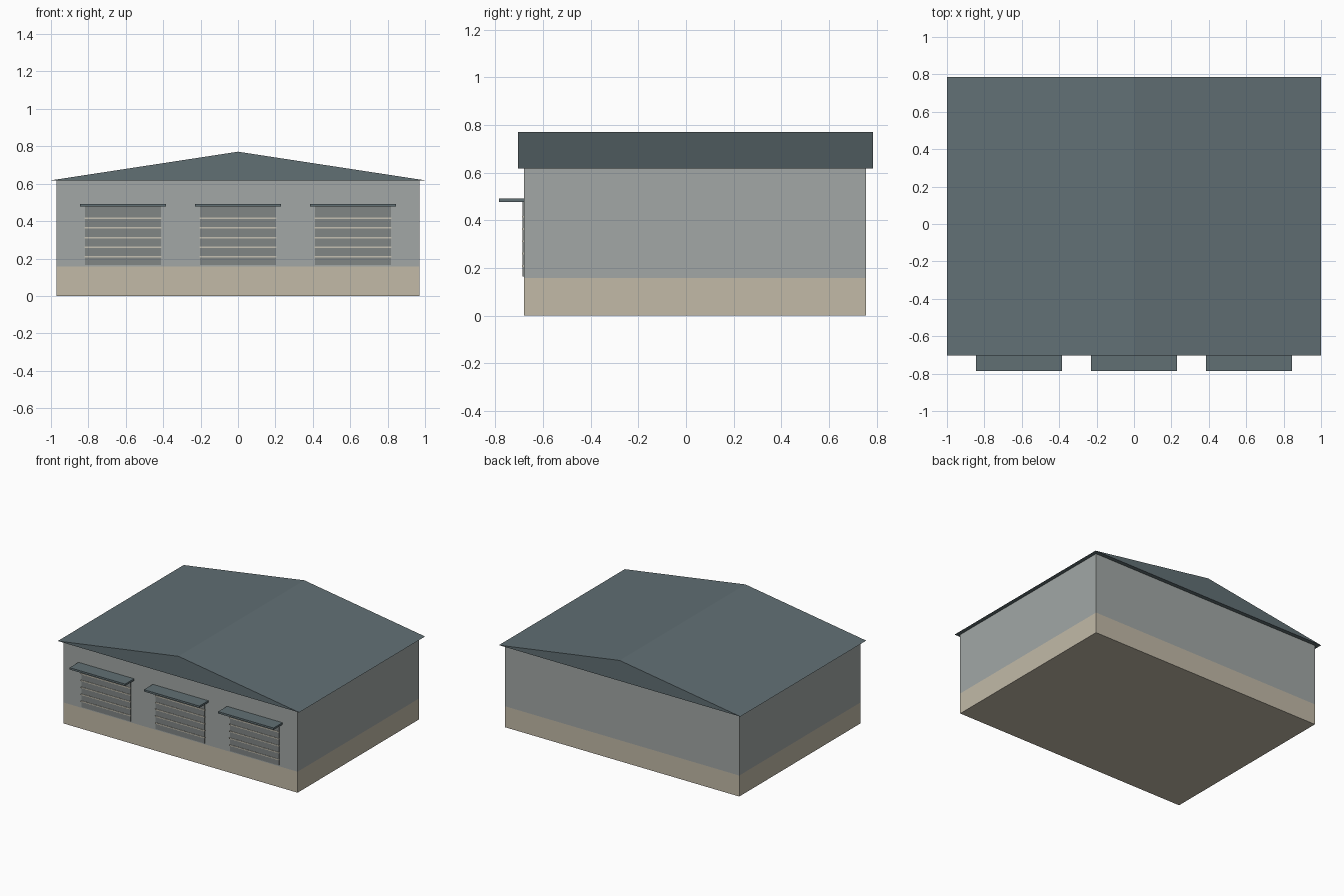
import bpy, bmesh

if "Cube" in bpy.data.objects:
    bpy.data.objects.remove(bpy.data.objects["Cube"])


def material(name, rgb):
    m = bpy.data.materials.new(name)
    m.diffuse_color = (*rgb, 1)
    m.use_nodes = True
    m.node_tree.nodes["Principled BSDF"].inputs["Base Color"].default_value = m.diffuse_color
    return m


WALL = material("wall_grey", (0.36, 0.39, 0.38))
STONE = material("base_beige", (0.54, 0.49, 0.39))
ROOF = material("roof_slate", (0.12, 0.16, 0.175))
DOOR = material("door_grey", (0.22, 0.24, 0.235))
RIB = material("rib_beige", (0.56, 0.53, 0.45))


def prism(name, profile, y0, y1, mat):
    """Extrude an x/z profile from y0 to y1."""
    bm = bmesh.new()
    face = bm.faces.new([bm.verts.new((x, y0, z)) for x, z in profile])
    ext = bmesh.ops.extrude_face_region(bm, geom=[face])["geom"]
    verts = [v for v in ext if isinstance(v, bmesh.types.BMVert)]
    bmesh.ops.translate(bm, verts=verts, vec=(0, y1 - y0, 0))
    bmesh.ops.recalc_face_normals(bm, faces=bm.faces)
    mesh = bpy.data.meshes.new(name)
    bm.to_mesh(mesh)
    bm.free()
    mesh.materials.append(mat)
    obj = bpy.data.objects.new(name, mesh)
    bpy.context.collection.objects.link(obj)
    return obj


def box(name, x0, x1, y0, y1, z0, z1, mat):
    return prism(name, [(x0, z0), (x1, z0), (x1, z1), (x0, z1)], y0, y1, mat)


# Building body: stone base band, walls and solid gable roof
FRONT, BACK = -0.68, 0.755
box("base", -0.97, 0.97, FRONT, BACK, 0, 0.157, STONE)
box("walls", -0.97, 0.97, FRONT, BACK, 0.157, 0.618, WALL)
prism("roof", [(-1, 0.618), (1, 0.618), (0, 0.771)], -0.704, 0.785, ROOF)

# Three roller doors with ribs and flat canopies
for i, cx in enumerate((-0.615, 0, 0.615), 1):
    box(f"door_{i}", cx - 0.203, cx + 0.203, FRONT - 0.005, FRONT + 0.01,
        0.165, 0.48, DOOR)
    for k in range(5):
        z = 0.209 + k * 0.0515
        box(f"door_{i}_rib_{k + 1}", cx - 0.206, cx + 0.206, FRONT - 0.008,
            FRONT, z - 0.004, z + 0.004, RIB)
    box(f"canopy_{i}", cx - 0.23, cx + 0.23, -0.785, FRONT + 0.005,
        0.477, 0.491, ROOF)
